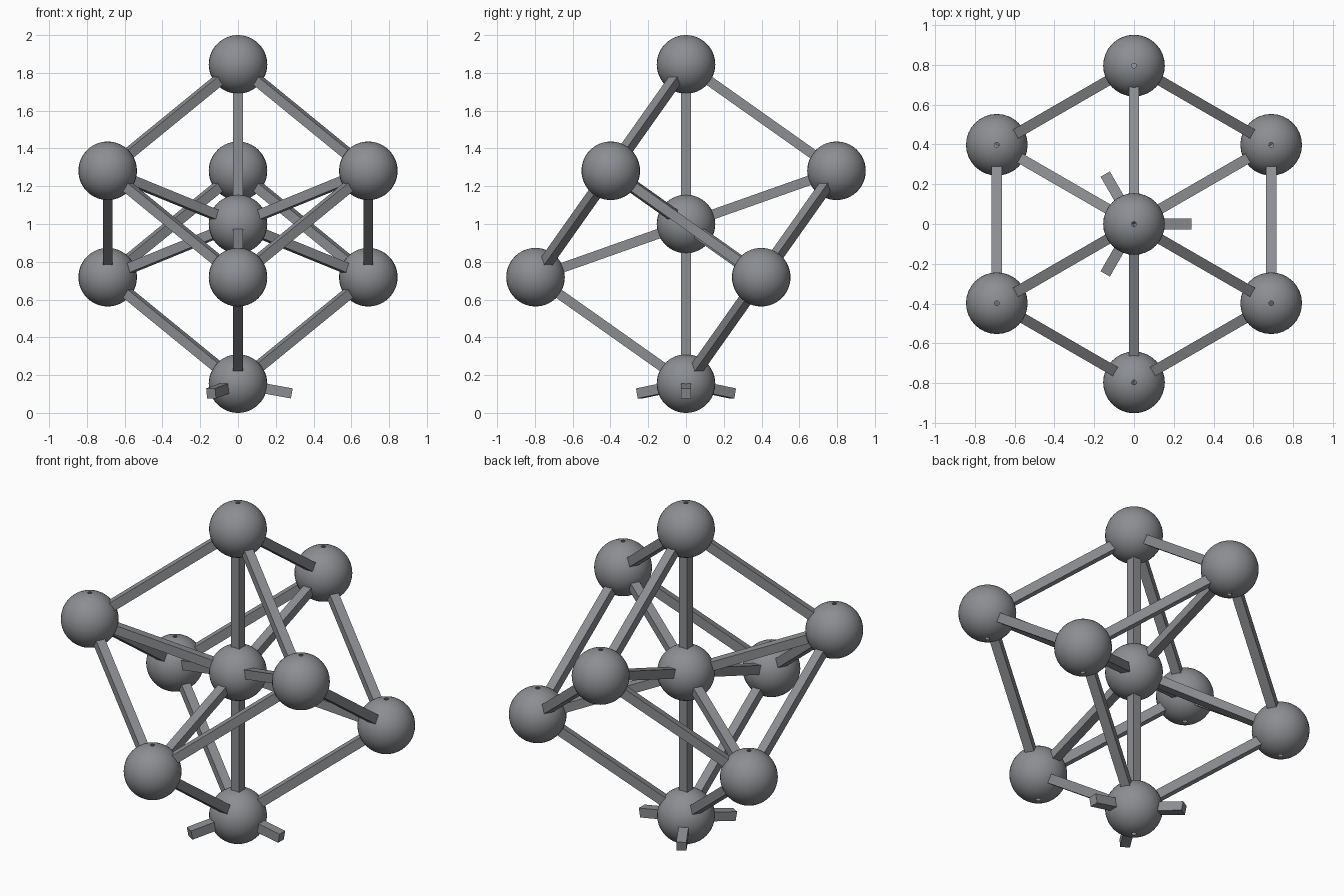
import bpy, bmesh, math
from mathutils import Vector, Matrix

if "Cube" in bpy.data.objects:
    bpy.data.objects.remove(bpy.data.objects["Cube"])

R = 0.155                      # ball radius
BAR = 0.052                    # bar thickness
HALF = 1.0 - R                 # centre to corner of the cube
RING = HALF * math.sqrt(8) / 3 # distance of ring corners from the vertical axis

grey = bpy.data.materials.new("slate grey")
grey.diffuse_color = (0.265, 0.27, 0.285, 1)
grey.use_nodes = True
grey.node_tree.nodes["Principled BSDF"].inputs["Base Color"].default_value = grey.diffuse_color


def finish(name, bm, smooth=False):
    bmesh.ops.recalc_face_normals(bm, faces=bm.faces)
    mesh = bpy.data.meshes.new(name)
    bm.to_mesh(mesh)
    bm.free()
    mesh.materials.append(grey)
    for p in mesh.polygons:
        p.use_smooth = smooth
    obj = bpy.data.objects.new(name, mesh)
    bpy.context.collection.objects.link(obj)
    return obj


def ball(name, centre, segs=32, bands=22, pole=0.075):
    """Lathed ball with a tiny opening at each pole."""
    bm = bmesh.new()
    rings = []
    for j in range(bands + 1):
        t = pole + (math.pi - 2 * pole) * j / bands
        rings.append([bm.verts.new(centre + R * Vector((
            math.sin(t) * math.cos(math.tau * i / segs),
            math.sin(t) * math.sin(math.tau * i / segs),
            math.cos(t)))) for i in range(segs)])
    for a, b in zip(rings, rings[1:]):
        for i in range(segs):
            k = (i + 1) % segs
            bm.faces.new((a[i], b[i], b[k], a[k]))
    return finish(name, bm, True)


def bar(name, a, b, size=BAR):
    """Square bar from a to b, with one pair of sides kept upright."""
    d = (b - a).normalized()
    side = d.cross(Vector((0, 0, 1)))
    side = side.normalized() if side.length > 1e-4 else Vector((1, 0, 0))
    up = side.cross(d)
    rot = Matrix((side, d, up)).transposed().to_4x4()
    bm = bmesh.new()
    bmesh.ops.create_cube(bm, size=1, matrix=Matrix.Translation((a + b) / 2) @ rot
                          @ Matrix.Diagonal((size, (b - a).length, size, 1)))
    return finish(name, bm)


# Cube standing on one corner
centre = Vector((0, 0, 1))
bottom = Vector((0, 0, R))
top = Vector((0, 0, 2 - R))
ring = []
for i in range(6):
    ang = math.radians(-90 + 60 * i)
    z = 1 + HALF / 3 * (-1 if i % 2 == 0 else 1)
    ring.append(Vector((RING * math.cos(ang), RING * math.sin(ang), z)))

# Balls
ball("centre_ball", centre)
ball("bottom_ball", bottom)
ball("top_ball", top)
for i, p in enumerate(ring):
    ball(f"corner_ball_{i}", p)

# Cube edges and diagonal struts to the centre
for i, p in enumerate(ring):
    bar(f"zigzag_edge_{i}", p, ring[(i + 1) % 6])
    bar(f"pole_edge_{i}", bottom if i % 2 == 0 else top, p)
    bar(f"centre_strut_{i}", centre, p)
bar("lower_strut", bottom, centre)
bar("upper_strut", centre, top)

# Three short feet, sloping slightly down
for i in range(3):
    ang = math.tau * i / 3
    tip = Vector((0.285 * math.cos(ang), 0.285 * math.sin(ang), 0.103))
    bar(f"foot_{i}", bottom, tip, 0.054)
